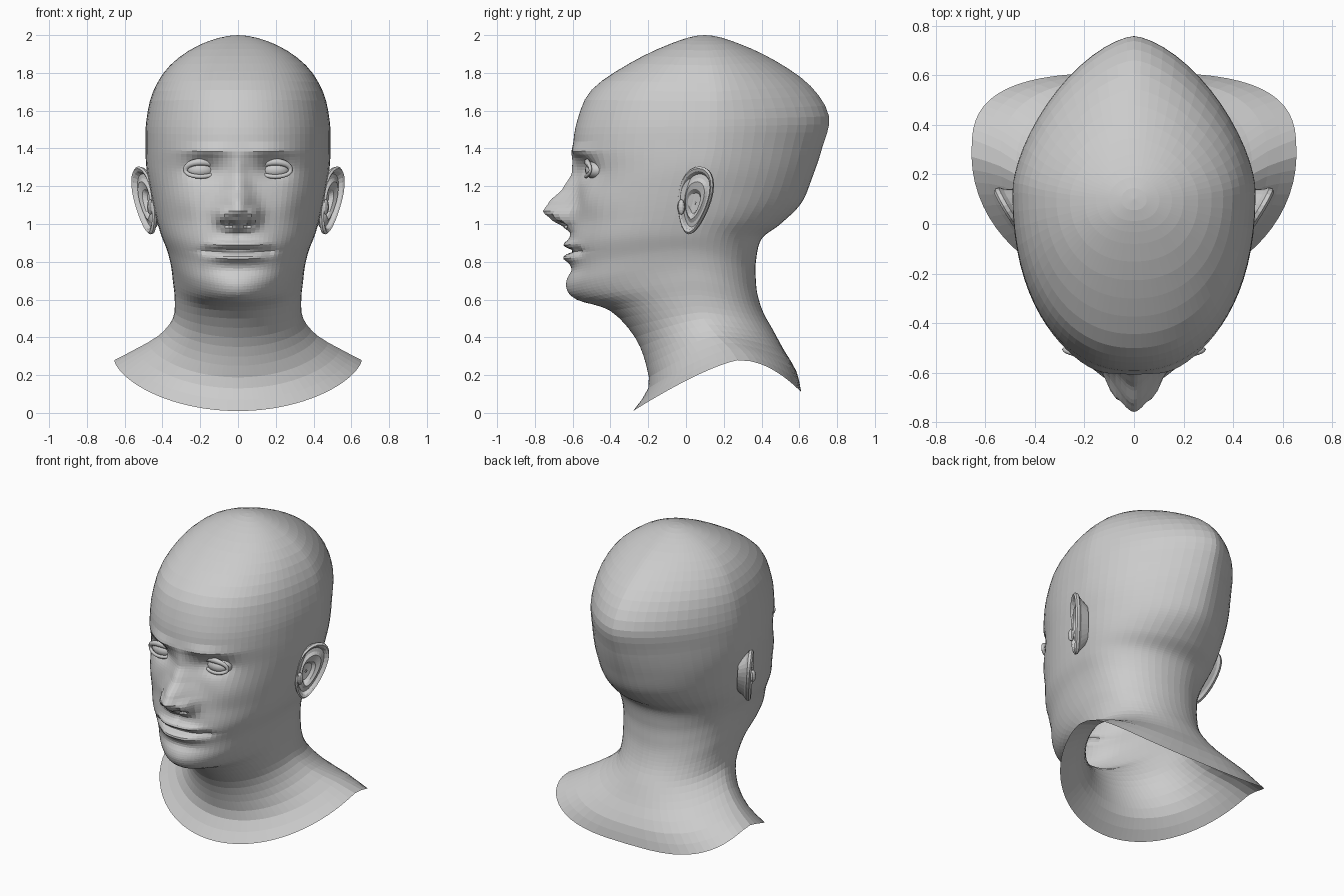
import bpy, bmesh, math
from mathutils import Vector

cube = bpy.data.objects.get("Cube")
if cube:
    bpy.data.objects.remove(cube, do_unlink=True)

clay = bpy.data.materials.new("grey_clay")
clay.use_nodes = True
colour = (0.6, 0.6, 0.6, 1)
clay.diffuse_color = colour
clay.node_tree.nodes["Principled BSDF"].inputs["Base Color"].default_value = colour


def finish(name, bm, smooth=False):
    """Turn a bmesh into a named object with the clay material."""
    bmesh.ops.remove_doubles(bm, verts=bm.verts, dist=0.0004)
    mesh = bpy.data.meshes.new(name)
    bm.to_mesh(mesh)
    bm.free()
    mesh.materials.append(clay)
    for poly in mesh.polygons:
        poly.use_smooth = smooth
    obj = bpy.data.objects.new(name, mesh)
    bpy.context.collection.objects.link(obj)
    return obj


def skin(bm, rows, closed=True, flip=False):
    """Join rows of points with quads."""
    grid = [[bm.verts.new(p) for p in row] for row in rows]
    for a, b in zip(grid, grid[1:]):
        n = len(a)
        for i in range(n if closed else n - 1):
            j = (i + 1) % n
            quad = [a[i], b[i], b[j], a[j]]
            bm.faces.new(quad[::-1] if flip else quad)


def spline(a, b, c, d, t):
    """Catmull-Rom step between b and c."""
    return [q + 0.5 * t * (r - p + t * (2*p - 5*q + 4*r - s + t * (3*(q - r) + s - p)))
            for p, q, r, s in zip(a, b, c, d)]


def lerp_table(table, v):
    """Read a value from sorted (key, value) pairs."""
    if v <= table[0][0] or v >= table[-1][0]:
        return 0.0
    for (a, fa), (b, fb) in zip(table, table[1:]):
        if v <= b:
            k = (v - a) / (b - a)
            k = k * k * (3 - 2 * k) * 0.5 + k * 0.5
            return fa + (fb - fa) * k


# Head and neck contours, crown to shoulder: front (y, z), side (x, y, z), back (y, z)
front = [(.1, 2), (-.08, 1.955), (-.3, 1.85), (-.5, 1.71), (-.575, 1.55), (-.597, 1.4),
         (-.575, 1.27), (-.585, 1.15), (-.6, 1.02), (-.62, .9), (-.615, .78), (-.625, .67),
         (-.575, .6), (-.4, .54), (-.27, .4), (-.21, .25), (-.2, .13), (-.28, .01)]
side = [(0, .1, 2), (.2, .1, 1.95), (.36, .12, 1.84), (.45, .14, 1.7), (.485, .14, 1.55),
        (.49, .13, 1.42), (.485, .1, 1.3), (.465, .06, 1.18), (.44, .03, 1.06),
        (.41, 0, .95), (.375, 0, .86), (.355, .02, .78), (.345, .04, .7), (.335, .06, .6),
        (.345, .1, .5), (.42, .17, .41), (.54, .24, .34), (.655, .28, .28)]
back = [(.1, 2), (.28, 1.955), (.48, 1.86), (.66, 1.73), (.757, 1.57), (.72, 1.4),
        (.67, 1.25), (.61, 1.11), (.5, 1), (.4, .92), (.37, .8), (.37, .7), (.38, .62),
        (.41, .53), (.46, .44), (.52, .33), (.585, .22), (.61, .11)]
# Roundness of the front and back half of each contour
round_front = [2.2] * 10 + [2.1, 2, 1.9] + [2] * 5
round_back = [2, 1.8, 1.6, 1.55, 1.55, 1.6, 1.7, 1.8, 2] + [2.1] * 6 + [2.3, 2.7, 3]
steps = [4, 3, 3, 3, 4, 8, 8, 8, 9, 10, 8, 5, 4, 3, 3, 2, 2]
levels = [f + s + b + (p, q) for f, s, b, p, q in
          zip(front, side, back, round_front, round_back)]
f, s, b = front[1], side[1], back[1]
before = b + (-s[0],) + s[1:] + f + levels[1][7:]
after = [2 * p - q for p, q in zip(levels[-1], levels[-2])]
padded = [before] + levels + [after]

# Nose depth by height, and soft mounds: x, z, spread x, spread z, depth
nose = [(.95, 0), (.985, .045), (1.02, .11), (1.065, .165), (1.11, .14),
        (1.19, .07), (1.27, .03), (1.36, .01), (1.42, 0)]
mounds = [(.19, 1.29, .085, .055, -.05), (.16, 1.385, .12, .025, .022),
          (.085, 1.04, .03, .04, .045), (.05, 1.0, .02, .014, -.035),
          (.28, 1.12, .09, .09, .018), (.06, .892, .09, .02, .03),
          (.05, .82, .09, .022, .035), (.0, .857, .14, .01, -.03),
          (.165, .86, .025, .025, -.015), (0, .755, .13, .025, -.012),
          (0, .66, .12, .06, .01), (0, .94, .018, .03, -.01)]


def relief(x, z):
    """Forward push of the facial features at a point of the face."""
    width = .04 + .05 * max(0, min(1, (1.3 - z) / .22))
    push = lerp_table(nose, z) * math.exp(-(x / width) ** 2)
    for mx, mz, sx, sz, depth in mounds:
        dx = max(0, abs(x) - mx) if sx > .085 and mz < .9 else abs(x) - mx
        push += depth * math.exp(-(dx / sx) ** 2 - ((z - mz) / sz) ** 2)
    return push


def contour(level, columns=38):
    """One closed ring around the head."""
    fy, fz, w, sy, sz, by, bz, nf, nb = level
    half = []
    for i in range(columns + 1):
        t = math.pi * (i / columns) ** 1.4
        c, sn = math.cos(t), max(0, math.sin(t))
        ey, ez, n = (fy, fz, nf) if c > 0 else (by, bz, nb)
        c = abs(c)
        x = w * sn ** (2 / n)
        y = sy + (ey - sy) * c ** (2 / n)
        z = sz + (ez - sz) * c ** 1.3
        if t < math.pi / 2 and z > .58 and y < -.2:
            y -= relief(x, z) * min(1, (-.2 - y) / .15)
        half.append((x, y, z))
    return half + [(-x, y, z) for x, y, z in half[-2:0:-1]]


rings = []
for k, count in enumerate(steps):
    for j in range(count):
        rings.append(contour(spline(*padded[k:k + 4], j / count)))
rings.append(contour(levels[-1]))
bm = bmesh.new()
skin(bm, rings)
bmesh.ops.dissolve_degenerate(bm, edges=bm.edges, dist=0.0004)
finish("head_and_neck", bm)

# Ear: dished front with a rolled rim, and a shell behind: size, lift
ear_profile = [(.05, -.03), (.3, -.028), (.42, -.005), (.55, .004), (.66, -.008), (.78, -.012),
               (.86, .008), (.94, .014), (1, .004), (.98, -.012), (.85, -.025), (.6, -.07)]
eye_centre = Vector((.197, -.465, 1.285))

for sign, label in ((1, "left"), (-1, "right")):
    def place(p):
        return (sign * p[0], p[1], p[2])

    across, outward = Vector((.5, .86, 0)), Vector((.86, -.5, 0))
    upright, centre = Vector((.17, .16, 1)), Vector((.492, .045, 1.125))
    rows = []
    for size, lift in ear_profile:
        row = []
        for i in range(28):
            a = math.tau * i / 28
            u = .1 * size * math.cos(a) * (1 + .28 * math.sin(a))
            v = .18 * size * math.sin(a)
            if size < .5:
                u, v = u - .012, v - .015
            row.append(place(centre + across * u + upright * v + outward * lift))
        rows.append(row)
    bm = bmesh.new()
    skin(bm, rows, flip=sign > 0)
    finish(label + "_ear", bm)

    # Small flap in front of the ear canal
    bm = bmesh.new()
    bmesh.ops.create_uvsphere(bm, u_segments=10, v_segments=8, radius=1)
    for v in bm.verts:
        v.co = place(Vector((.465, -.025, 1.09)) + Vector((.018 * v.co.x, .02 * v.co.y, .04 * v.co.z)))
    finish(label + "_ear_flap", bm)

    # Eyeball
    bm = bmesh.new()
    bmesh.ops.create_uvsphere(bm, u_segments=20, v_segments=14, radius=1)
    for v in bm.verts:
        v.co = place(eye_centre + Vector((.084 * v.co.x, .07 * v.co.y, .052 * v.co.z)))
    finish(label + "_eyeball", bm, True)

    # Almond eyelid rim, thicker above
    rows = []
    for i in range(25):
        a = math.tau * i / 24
        up = math.sin(a)
        x, z = .082 * math.cos(a), (.043 if up > 0 else .034) * up
        y = -.072 * math.sqrt(max(0.04, 1 - (x / .1) ** 2 - (z / .075) ** 2))
        thick = .009 + .006 * max(0, up)
        radial = Vector((math.cos(a), 0, up))
        rows.append([place(eye_centre + Vector((x, y, z)) + thick *
                     (radial * math.cos(q) * 1.3 + Vector((0, math.sin(q), 0))))
                     for q in (math.tau * j / 6 for j in range(6))])
    bm = bmesh.new()
    skin(bm, rows, flip=sign < 0)
    bmesh.ops.recalc_face_normals(bm, faces=bm.faces)
    finish(label + "_eyelids", bm, True)
